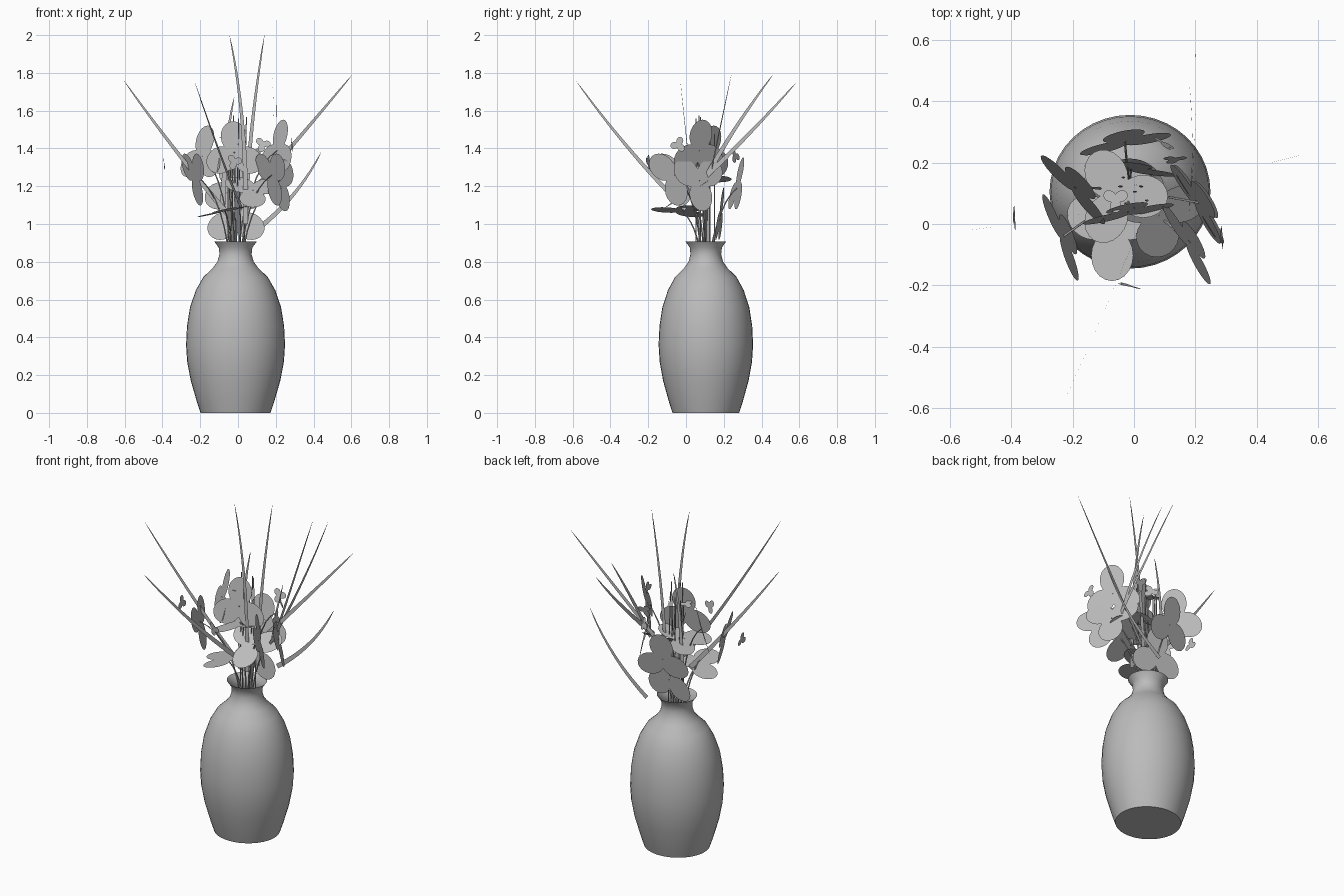
import bpy, bmesh, math, random
from mathutils import Vector, Matrix

if "Cube" in bpy.data.objects:
    bpy.data.objects.remove(bpy.data.objects["Cube"], do_unlink=True)
random.seed(4)

grey = bpy.data.materials.new("plain_grey")
grey.use_nodes = True
colour = (0.5, 0.5, 0.5, 1)
grey.diffuse_color = colour
grey.node_tree.nodes["Principled BSDF"].inputs["Base Color"].default_value = colour

AXIS = Vector((-0.013, 0.105, 0))


def finish(name, bm):
    mesh = bpy.data.meshes.new(name)
    bm.to_mesh(mesh)
    bm.free()
    mesh.materials.append(grey)
    obj = bpy.data.objects.new(name, mesh)
    bpy.context.collection.objects.link(obj)
    return obj


def bezier(a, b, c, t):
    return a * (1 - t) ** 2 + b * 2 * t * (1 - t) + c * t * t


# Vase: lathed profile, slightly oval, with a closed floor and open mouth
def make_vase():
    profile = [(0.185, 0), (0.205, 0.06), (0.237, 0.17), (0.256, 0.27), (0.262, 0.36),
               (0.257, 0.46), (0.241, 0.56), (0.210, 0.65), (0.170, 0.72), (0.122, 0.765),
               (0.096, 0.80), (0.085, 0.84), (0.089, 0.875), (0.113, 0.908)]
    n = 40
    bm = bmesh.new()
    rings = []
    for r, z in profile:
        rings.append([bm.verts.new(AXIS + Vector((r * math.cos(i * math.tau / n),
                                                  0.955 * r * math.sin(i * math.tau / n), z)))
                      for i in range(n)])
    for low, high in zip(rings, rings[1:]):
        for i in range(n):
            j = (i + 1) % n
            bm.faces.new((low[i], low[j], high[j], high[i]))
    bm.faces.new(rings[0][::-1])
    vase = finish("vase", bm)
    bpy.context.view_layer.objects.active = vase
    vase.select_set(True)
    bpy.ops.object.shade_smooth_by_angle(angle=math.radians(40))
    vase.select_set(False)


# Flower: three flat oval lobes around a centre, facing along the normal
def flower(name, centre, normal, roll=0, size=1.0):
    normal = Vector(normal).normalized()
    up = Vector((0, 0, 1)) if abs(normal.z) < 0.8 else Vector((0, 1, 0))
    side = up.cross(normal).normalized()
    up = normal.cross(side)
    bm = bmesh.new()
    for k in range(3):
        a = math.radians(roll + 120 * k)
        out = up * math.cos(a) + side * math.sin(a)
        across = normal.cross(out)
        middle = Vector(centre) + out * 0.083 * size
        bm.faces.new([bm.verts.new(middle + out * (0.083 * size * math.cos(t))
                                   + across * (0.07 * size * math.sin(t)))
                      for t in (i * math.tau / 20 for i in range(20))])
    finish(name, bm)


# Grass blade: flat tapering strip lying in an upright plane
def blade(name, base, bend, tip):
    base, bend, tip = Vector(base), Vector(bend), Vector(tip)
    flat = Vector((tip.x - base.x, tip.y - base.y, 0)).normalized()
    plane = flat.cross(Vector((0, 0, 1)))
    bm = bmesh.new()
    rows, steps = [], 14
    for i in range(steps + 1):
        t = i / steps
        tangent = ((bend - base) * (1 - t) + (tip - bend) * t).normalized()
        offset = tangent.cross(plane) * (0.0135 * (1 - t) ** 0.6 + 0.0004)
        p = bezier(base, bend, tip, t)
        rows.append((bm.verts.new(p - offset), bm.verts.new(p + offset)))
    for a, b in zip(rows, rows[1:]):
        bm.faces.new((a[0], a[1], b[1], b[0]))
    finish(name, bm)


# Stem: slim tube from inside the neck
def stem(name, start, bend, end, radius=0.004):
    bm = bmesh.new()
    rings = []
    for i in range(9):
        p = bezier(Vector(start), Vector(bend), Vector(end), i / 8)
        rings.append([bm.verts.new(p + Matrix.Rotation(k * math.tau / 5, 3, "Z")
                                   @ Vector((radius, 0, 0))) for k in range(5)])
    for a, b in zip(rings, rings[1:]):
        for k in range(5):
            bm.faces.new((a[k], a[(k + 1) % 5], b[(k + 1) % 5], b[k]))
    finish(name, bm)


make_vase()

# Large blossoms
blossoms = [
    ("left", (0.22, 0.07, 1.23), (0.8, 0.5, 0.2), 180),
    ("left_front", (0.18, -0.06, 1.26), (0.85, 0.5, 0.2), 60),
    ("left_upper", (0.21, 0.07, 1.39), (-0.8, -0.5, 0.2), 0),
    ("front_upper", (-0.02, 0.04, 1.38), (0.2, -0.96, 0.15), 0),
    ("right", (-0.23, -0.04, 1.26), (0.92, 0.37, 0.2), 180),
    ("right_upper", (-0.19, 0.12, 1.36), (-0.73, -0.68, 0.25), 0),
    ("front_low", (-0.07, -0.02, 1.07), (-0.2, 0.05, 0.97), 180),
    ("middle", (-0.05, 0.09, 1.25), (-0.25, 0, 0.95), 90),
    ("back", (-0.03, 0.27, 1.19), (0.2, -0.95, 0.2), 0),
    ("back_low", (-0.01, 0.18, 1.03), (-0.1, -0.97, 0.12), 0),
    ("front_middle", (0.08, 0.03, 1.18), (0.05, -0.5, 0.75), 60),
]
for label, centre, normal, roll in blossoms:
    flower("blossom_" + label, centre, normal, roll)
    hub = Vector(centre)
    stem("stem_" + label, AXIS * 0.9 + hub * 0.1 + Vector((0, 0, 0.55)),
         (AXIS.x + hub.x * 0.2, 0.09 + hub.y * 0.2, hub.z - 0.1), hub)

# Small buds
buds = [((-0.39, 0.02, 1.31), (1, 0.05, 0.1)), ((0.285, -0.04, 1.42), (1, 0.1, 0.1)),
        ((-0.02, -0.20, 1.33), (0.25, 0.95, 0.1)), ((-0.06, 0.08, 1.46), (0, 0.1, 1)),
        ((0.13, 0.21, 1.42), (0.1, -0.95, 0.3)), ((0.10, 0.26, 1.36), (0.5, 0.8, 0.2))]
for i, (centre, normal) in enumerate(buds):
    flower("bud_%d" % (i + 1), centre, normal, 20 * i, 0.26)

# Fine upright stems in the middle of the bunch
for i in range(10):
    a, r = i * 2.4, random.uniform(0.02, 0.055)
    x, y = AXIS.x + r * math.cos(a), AXIS.y + r * math.sin(a)
    stem("fine_stem_%d" % (i + 1), (x, y, 0.6), (x, y, 1.1),
         (x + random.uniform(-0.02, 0.02), y, random.uniform(1.42, 1.6)), 0.003)

# Grass blades: base, bend and tip points
blades = [
    ((-0.06, 0.05, 1.06), (-0.32, 0.01, 1.36), (-0.605, -0.03, 1.76)),
    ((0.02, 0.0, 1.08), (-0.09, -0.28, 1.34), (-0.23, -0.58, 1.755)),
    ((0.04, 0.03, 1.0), (0.05, 0.03, 1.55), (-0.045, 0.03, 2.0)),
    ((0.04, 0.13, 1.0), (0.05, 0.13, 1.45), (0.14, 0.13, 2.0)),
    ((0.03, 0.10, 1.12), (0.33, 0.17, 1.46), (0.605, 0.24, 1.79)),
    ((0.06, 0.29, 0.94), (0.31, 0.29, 1.12), (0.44, 0.29, 1.38)),
    ((0.18, 0.08, 1.2), (0.20, 0.24, 1.50), (0.18, 0.46, 1.79)),
    ((0.18, 0.05, 1.2), (0.21, 0.33, 1.46), (0.20, 0.58, 1.745)),
    ((-0.08, 0.15, 1.1), (-0.07, 0.15, 1.45), (-0.02, 0.15, 1.67)),
]
for i, points in enumerate(blades):
    blade("grass_blade_%d" % (i + 1), *points)
